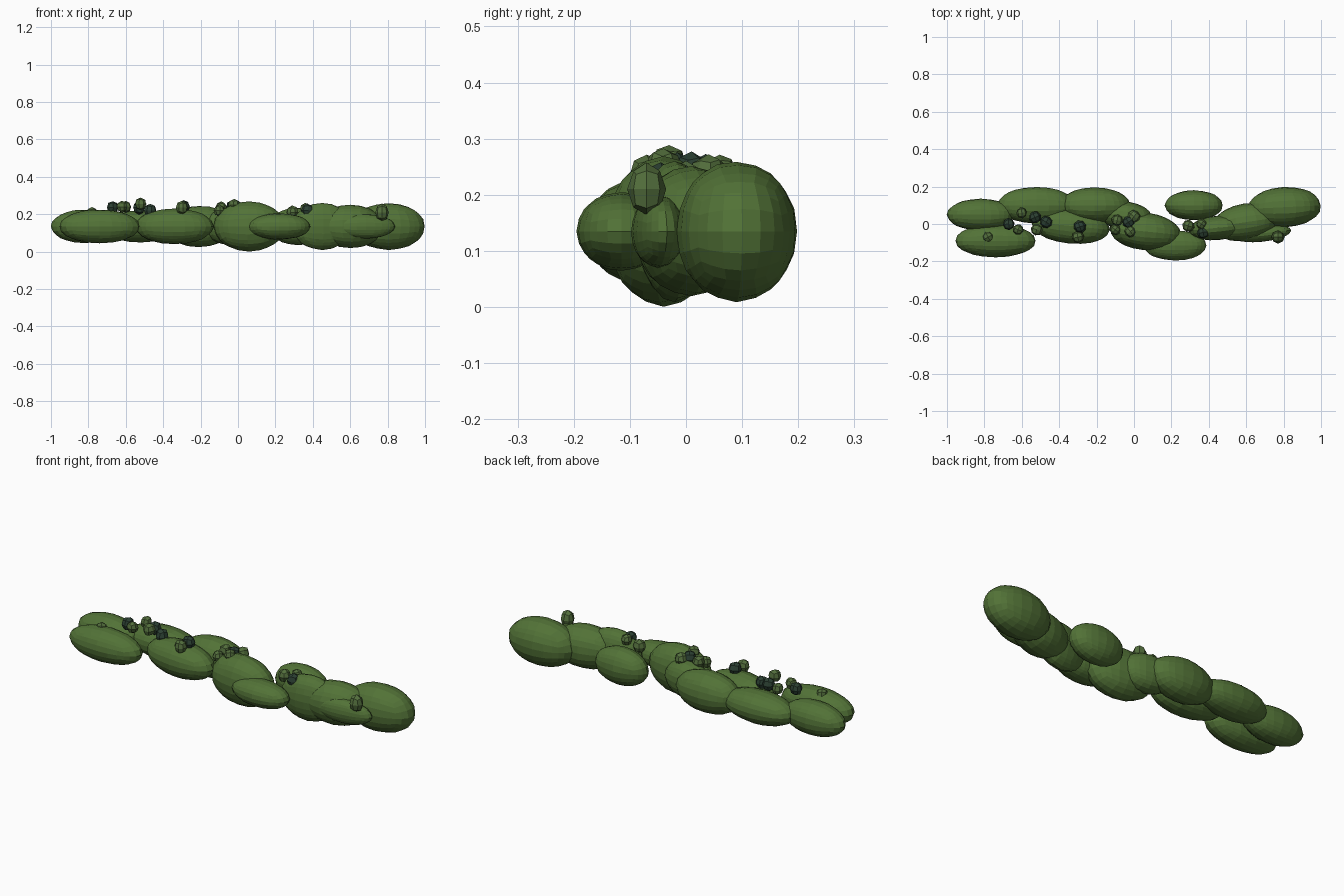
import bpy, bmesh, random
from mathutils import Vector, Euler

random.seed(4)
old = bpy.data.objects.get("Cube")
if old:
    bpy.data.objects.remove(old, do_unlink=True)


def material(name, rgb):
    m = bpy.data.materials.new(name)
    m.use_nodes = True
    m.diffuse_color = (*rgb, 1)
    bsdf = m.node_tree.nodes["Principled BSDF"]
    bsdf.inputs["Base Color"].default_value = (*rgb, 1)
    bsdf.inputs["Roughness"].default_value = 0.9
    return m


leaf = material("leaf green", (0.085, 0.17, 0.038))
bud = material("bud green", (0.085, 0.155, 0.045))
dark = material("dark bud green", (0.025, 0.052, 0.033))


def blob(name, centre, radii, mat, cuts, turn=0.0, jitter=0.0):
    """Faceted ellipsoid made from a rounded, gridded cube."""
    bm = bmesh.new()
    bmesh.ops.create_cube(bm, size=2)
    bmesh.ops.subdivide_edges(bm, edges=bm.edges[:], cuts=cuts, use_grid_fill=True)
    rot = Euler((0, 0, turn)).to_matrix()
    for v in bm.verts:
        p = v.co.normalized() * (1 + random.uniform(-jitter, jitter))
        v.co = rot @ Vector([a * r for a, r in zip(p, radii)])
    mesh = bpy.data.meshes.new(name)
    bm.to_mesh(mesh)
    bm.free()
    mesh.materials.append(mat)
    obj = bpy.data.objects.new(name, mesh)
    obj.location = centre
    bpy.context.collection.objects.link(obj)
    return obj


# Leafy clumps along the hedge: x, y, radius x, radius y, radius z, turn
clumps = [
    (-0.82, 0.05, 0.18, 0.085, 0.09, 0),
    (-0.74, -0.09, 0.215, 0.088, 0.09, 0),
    (-0.52, 0.10, 0.21, 0.098, 0.085, 0),
    (-0.21, 0.10, 0.19, 0.095, 0.11, 0),
    (-0.34, -0.01, 0.21, 0.095, 0.095, -0.1),
    (-0.04, 0.04, 0.14, 0.08, 0.10, -0.15),
    (0.06, -0.04, 0.19, 0.10, 0.133, -0.1),
    (0.22, -0.115, 0.168, 0.08, 0.07, 0),
    (0.32, 0.10, 0.155, 0.08, 0.10, 0),
    (0.45, -0.02, 0.16, 0.065, 0.125, 0.1),
    (0.60, 0.01, 0.18, 0.10, 0.115, 0.15),
    (0.68, -0.05, 0.16, 0.045, 0.065, 0.1),
    (0.805, 0.09, 0.195, 0.108, 0.125, 0.05),
]
for i, (x, y, rx, ry, rz, turn) in enumerate(clumps):
    blob(f"leaf_clump_{i + 1}", (x, y, 0.135), (rx, ry, rz), leaf, 5, turn, 0.012)

# Small buds on top: x, y, z
green_buds = [(-0.62, -0.03, 0.24), (-0.60, 0.06, 0.24), (-0.52, -0.03, 0.255),
              (-0.30, -0.07, 0.235), (-0.09, 0.02, 0.235), (-0.02, -0.04, 0.25),
              (-0.10, -0.03, 0.22), (0.00, 0.04, 0.235), (0.29, -0.01, 0.21),
              (0.36, 0.00, 0.23), (-0.78, -0.07, 0.205)]
dark_buds = [(-0.67, 0.00, 0.235), (-0.53, 0.035, 0.235), (-0.47, 0.01, 0.22),
             (-0.29, -0.015, 0.24), (-0.03, 0.01, 0.24), (0.37, -0.045, 0.22)]
for label, spots, mat in (("green_bud", green_buds, bud), ("dark_bud", dark_buds, dark)):
    for i, spot in enumerate(spots):
        r = random.uniform(0.028, 0.036)
        blob(f"{label}_{i + 1}", spot, (r, r, r * 1.1), mat, 1, random.uniform(0, 1.5), 0.06)
blob("tall_bud", (0.77, -0.07, 0.21), (0.036, 0.034, 0.047), bud, 1, 0, 0.03)
